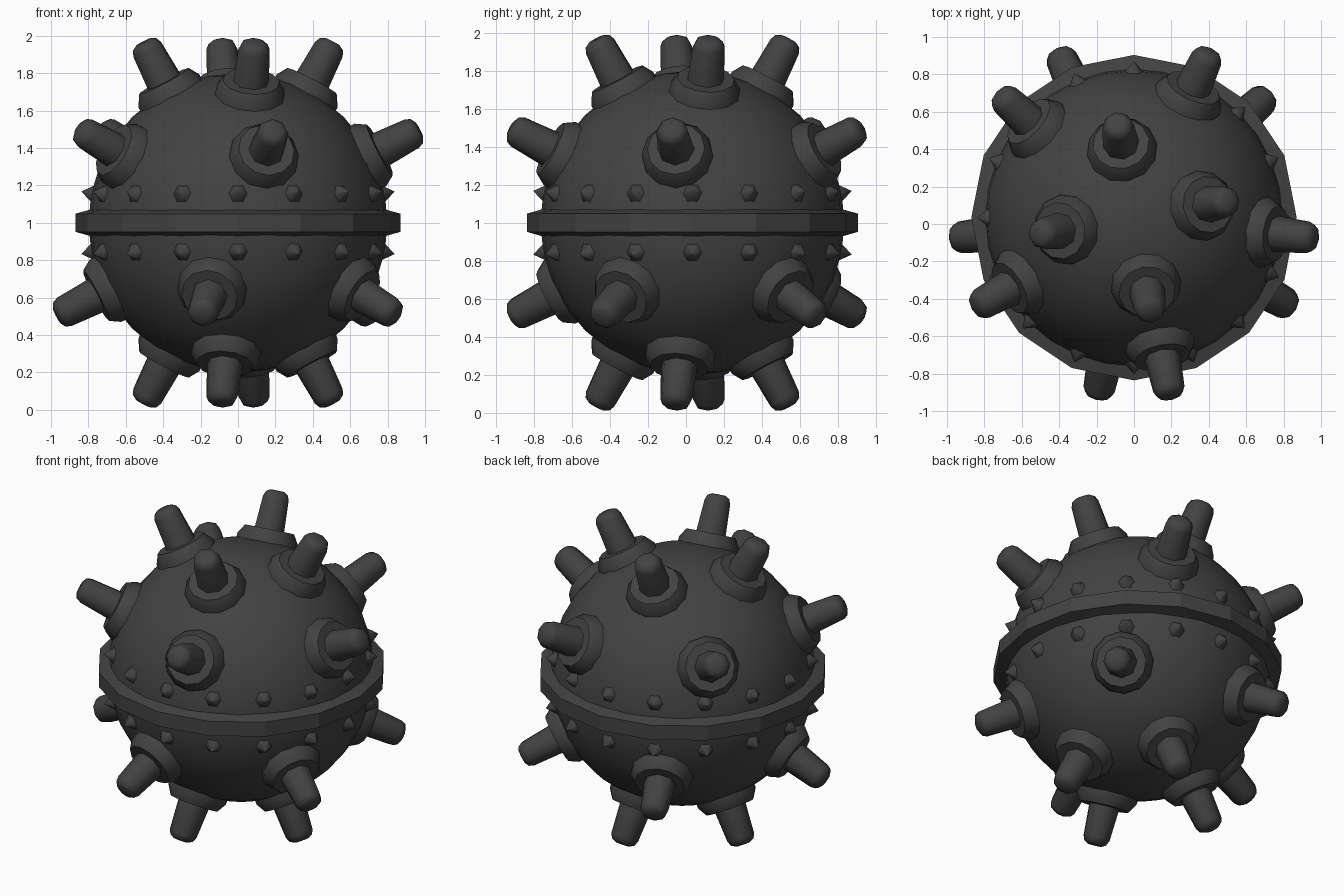
import bpy, bmesh, math
from mathutils import Vector

if "Cube" in bpy.data.objects:
    bpy.data.objects.remove(bpy.data.objects["Cube"])

CENTER = Vector((0, 0.034, 1.0))
R = 0.8

iron = bpy.data.materials.new("dark iron")
iron.diffuse_color = (0.055, 0.055, 0.055, 1)
iron.use_nodes = True
iron.node_tree.nodes["Principled BSDF"].inputs["Base Color"].default_value = iron.diffuse_color


def lathe(name, profile, sides, direction=(0, 0, 1), smooth=40):
    """Spin (radius, distance) points round an axis through the centre."""
    bm = bmesh.new()
    rings = []
    for r, d in profile:
        rings.append([bm.verts.new((r * math.cos(2 * math.pi * i / sides),
                                    r * math.sin(2 * math.pi * i / sides), d))
                      for i in range(sides)])
    for a, b in zip(rings, rings[1:]):
        for i in range(sides):
            j = (i + 1) % sides
            bm.faces.new((a[i], a[j], b[j], b[i]))
    bm.faces.new(rings[0][::-1])
    bm.faces.new(rings[-1])
    bmesh.ops.remove_doubles(bm, verts=bm.verts, dist=1e-4)
    bmesh.ops.recalc_face_normals(bm, faces=bm.faces)
    rot = Vector(direction).to_track_quat('Z', 'Y').to_matrix()
    if tuple(direction) != (0, 0, 1):
        bmesh.ops.transform(bm, matrix=rot.to_4x4(), verts=bm.verts)
    return finish(name, bm, smooth)


def finish(name, bm, smooth):
    me = bpy.data.meshes.new(name)
    bm.to_mesh(me)
    bm.free()
    me.materials.append(iron)
    ob = bpy.data.objects.new(name, me)
    ob.location = CENTER
    bpy.context.collection.objects.link(ob)
    bpy.ops.object.select_all(action='DESELECT')
    ob.select_set(True)
    bpy.context.view_layer.objects.active = ob
    if smooth:
        bpy.ops.object.shade_smooth_by_angle(angle=math.radians(smooth))
    return ob


def polar(azimuth, elevation):
    a, e = math.radians(azimuth), math.radians(elevation)
    return Vector((math.cos(e) * math.cos(a), math.cos(e) * math.sin(a), math.sin(e)))


# Round shell
bm = bmesh.new()
bmesh.ops.create_uvsphere(bm, u_segments=32, v_segments=16, radius=R)
finish("shell", bm, 60)

# Sixteen-sided belt round the equator
lathe("belt", [(0.74, -0.085), (0.87, -0.048), (0.87, 0.048), (0.74, 0.085)], 16, smooth=15)

# Pointed studs above and below the belt
for side, e in (("upper", 11.3), ("lower", -11.3)):
    for k in range(16):
        lathe(f"{side}_stud_{k}", [(0.066, 0.76), (0.058, 0.785), (0.001, 0.853)], 6,
              polar(22.5 * k, e), smooth=60)

# Horns with collars: rings of four and five, the lower half turned over about y
upper = [polar(10 + 90 * k, 62) for k in range(4)]
upper += [polar(-6.5 + 72 * k, 27) for k in range(5)]
lower = [Vector((-d.x, d.y, -d.z)) for d in upper]
for side, dirs in (("upper", upper), ("lower", lower)):
    for k, d in enumerate(dirs):
        lathe(f"{side}_collar_{k}", [(0.19, 0.72), (0.187, 0.80), (0.152, 0.857)], 12, d, 35)
        lathe(f"{side}_horn_{k}", [(0.102, 0.78), (0.085, 1.05), (0.072, 1.08), (0.045, 1.095)],
              8, d, 50)
